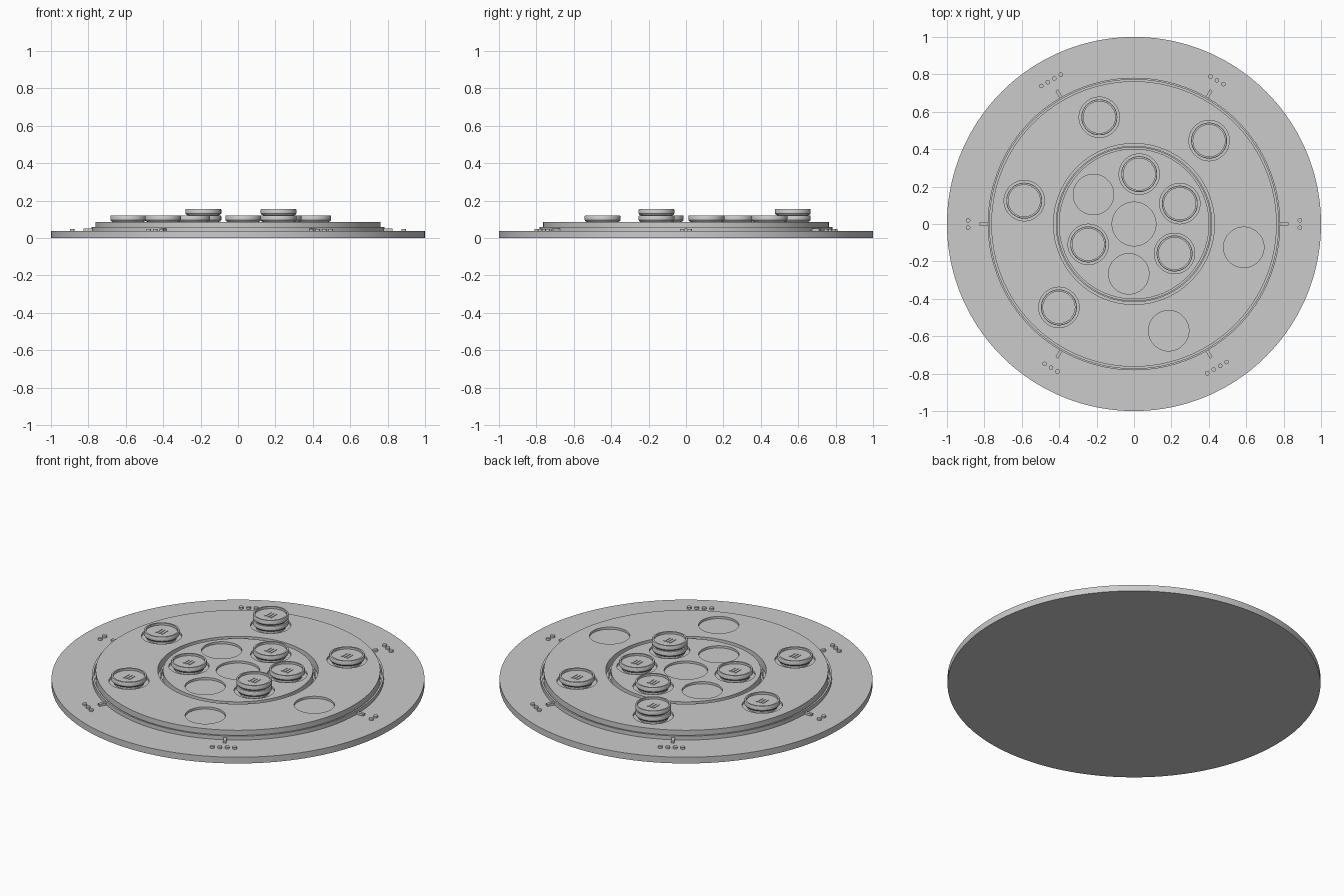
import bpy, bmesh
from math import radians, cos, sin, pi
from mathutils import Matrix, Vector

if "Cube" in bpy.data.objects:
    bpy.data.objects.remove(bpy.data.objects["Cube"])

grey = bpy.data.materials.new("plain grey")
grey.use_nodes = True
colour = (0.6, 0.6, 0.6, 1)
grey.diffuse_color = colour
grey.node_tree.nodes["Principled BSDF"].inputs["Base Color"].default_value = colour


def polar(radius, degrees, z=0):
    a = radians(degrees)
    return Vector((radius * cos(a), radius * sin(a), z))


def finish(name, bm):
    bmesh.ops.remove_doubles(bm, verts=bm.verts, dist=1e-5)
    bmesh.ops.recalc_face_normals(bm, faces=bm.faces)
    mesh = bpy.data.meshes.new(name)
    bm.to_mesh(mesh)
    bm.free()
    mesh.materials.append(grey)
    ob = bpy.data.objects.new(name, mesh)
    bpy.context.collection.objects.link(ob)
    return ob


def smooth(ob):
    bpy.ops.object.select_all(action='DESELECT')
    ob.select_set(True)
    bpy.context.view_layer.objects.active = ob
    bpy.ops.object.shade_smooth_by_angle(angle=radians(30))


def lathe(name, profile, steps=96, closed=False):
    bm = bmesh.new()
    verts = [bm.verts.new((r, 0, z)) for r, z in profile]
    edges = [bm.edges.new(p) for p in zip(verts, verts[1:])]
    if closed:
        edges.append(bm.edges.new((verts[-1], verts[0])))
    bmesh.ops.spin(bm, geom=verts + edges, axis=(0, 0, 1), cent=(0, 0, 0),
                   angle=2 * pi, steps=steps)
    return finish(name, bm)


def add_cylinder(bm, radius, depth, centre, sides):
    bmesh.ops.create_cone(bm, cap_ends=True, segments=sides, radius1=radius,
                          radius2=radius, depth=depth,
                          matrix=Matrix.Translation(centre))


def add_box(bm, size, matrix):
    bmesh.ops.create_cube(bm, size=1, matrix=matrix @ Matrix.Diagonal((*size, 1)))


BASE, RIM, DECK, FLOOR, PITCH = 0.037, 0.06, 0.086, 0.073, 0.035
inner_spots = [polar(0.268, 24 + 60 * i) for i in range(6)]
outer_spots = [polar(0.6, 48 + 60 * i) for i in range(6)]

# Base plate with two raised guide rims
smooth(lathe("base_plate", [
    (0, 0), (1, 0), (1, BASE), (0.782, BASE), (0.782, RIM), (0.772, RIM),
    (0.772, BASE), (0.418, BASE), (0.418, RIM), (0.41, RIM), (0.41, BASE),
    (0, BASE)], 160))

# Two turning decks, an outer ring and an inner disc
outer_deck = lathe("outer_deck", [
    (0.43, BASE), (0.763, BASE), (0.763, DECK), (0.43, DECK)], 160, True)
inner_deck = lathe("inner_deck", [
    (0, BASE), (0.402, BASE), (0.402, DECK), (0, DECK)], 128)


# Shallow round sockets in the decks
def cut_sockets(deck, spots):
    bm = bmesh.new()
    for spot, radius in spots:
        add_cylinder(bm, radius, 0.1, spot + Vector((0, 0, FLOOR + 0.05)), 64)
    cutter = finish("socket_cutter", bm)
    cutter.hide_render = True
    mod = deck.modifiers.new("sockets", 'BOOLEAN')
    mod.operation, mod.solver, mod.object = 'DIFFERENCE', 'EXACT', cutter
    bpy.context.view_layer.objects.active = deck
    bpy.ops.object.modifier_apply(modifier=mod.name)
    bpy.data.objects.remove(cutter)
    smooth(deck)


cut_sockets(outer_deck, [(s, 0.108) for s in outer_spots])
cut_sockets(inner_deck, [(s, 0.108) for s in inner_spots] + [(Vector(), 0.117)])

# Stacking dish-shaped counter
counter = lathe("counter", [
    (0, 0), (0.08, 0), (0.08, 0.012), (0.09, 0.016), (0.096, 0.024),
    (0.096, 0.043), (0.094, 0.047), (0.085, 0.047), (0.085, PITCH), (0, PITCH)], 64)
smooth(counter)

# Low raised bars in the counter's dish
bm = bmesh.new()
for x in (-0.018, 0, 0.018):
    add_box(bm, (0.009, 0.05, 0.004), Matrix.Translation((x, 0, PITCH + 0.001)))
bars = finish("counter_bars", bm)

# Counters on the decks, two of them stacked double
places = [(inner_spots[i], n) for i, n in ((0, 1), (1, 1), (3, 1), (5, 2))]
places += [(outer_spots[i], n) for i, n in ((0, 1), (1, 2), (2, 1), (3, 1))]
first = True
for spot, count in places:
    for level in range(count):
        for part in (counter, bars):
            ob = part if first else part.copy()
            if not first:
                bpy.context.collection.objects.link(ob)
            ob.location = spot + Vector((0, 0, FLOOR + level * PITCH))
        first = False

# Pointer ticks and counting studs around the base
ticks, studs = bmesh.new(), bmesh.new()
for i in range(6):
    turn = Matrix.Rotation(radians(60 * i), 4, 'Z')
    add_box(ticks, (0.045, 0.017, 0.014),
            turn @ Matrix.Translation((0.803, 0, BASE + 0.006)))
    number = 2 + i % 3
    for k in range(number):
        y = (k - (number - 1) / 2) * 0.04
        add_cylinder(studs, 0.012, 0.014, turn @ Vector((0.887, y, BASE + 0.004)), 20)
finish("pointer_ticks", ticks)
smooth(finish("counting_studs", studs))
